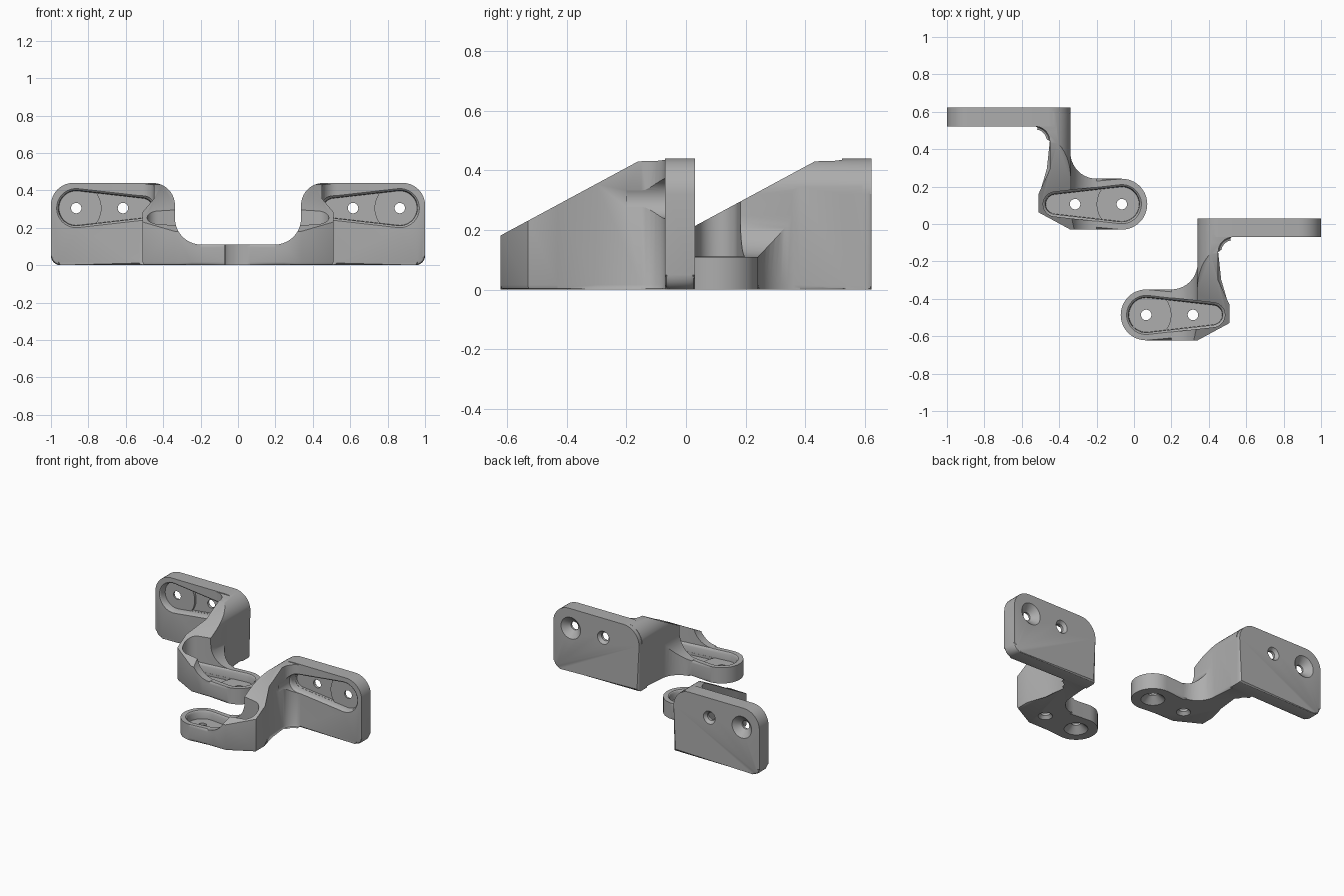
import bpy, bmesh, math
from mathutils import Matrix

if "Cube" in bpy.data.objects:
    bpy.data.objects.remove(bpy.data.objects["Cube"])

grey = bpy.data.materials.new("satin_grey")
grey.diffuse_color = (0.42, 0.42, 0.42, 1)
grey.use_nodes = True
grey.node_tree.nodes["Principled BSDF"].inputs["Base Color"].default_value = grey.diffuse_color


def arc(cx, cy, r, a0, a1, n=10):
    return [(cx + r * math.cos(math.radians(a0 + (a1 - a0) * i / n)),
             cy + r * math.sin(math.radians(a0 + (a1 - a0) * i / n))) for i in range(n + 1)]


def loft(name, rings, place, bevel_caps=()):
    """Skin a stack of (height, outline) rings; bevel the chosen end caps."""
    bm = bmesh.new()
    loops = [[bm.verts.new(place(u, v, h)) for u, v in pts] for h, pts in rings]
    n = len(loops[0])
    for a, b in zip(loops, loops[1:]):
        for i in range(n):
            bm.faces.new((a[i], a[(i + 1) % n], b[(i + 1) % n], b[i]))
    caps = [bm.faces.new(loops[0][::-1]), bm.faces.new(loops[-1])]
    edges = [e for c in bevel_caps for e in caps[c].edges]
    if edges:
        bmesh.ops.bevel(bm, geom=edges, offset=0.016, segments=2, profile=0.5, affect='EDGES')
    bmesh.ops.recalc_face_normals(bm, faces=bm.faces)
    me = bpy.data.meshes.new(name)
    bm.to_mesh(me)
    bm.free()
    ob = bpy.data.objects.new(name, me)
    bpy.context.collection.objects.link(ob)
    return ob


def combine(ob, other, op):
    """Apply a boolean and discard the helper."""
    mod = ob.modifiers.new("bool", 'BOOLEAN')
    mod.operation, mod.solver, mod.object = op, 'EXACT', other
    dg = bpy.context.evaluated_depsgraph_get()
    me = bpy.data.meshes.new_from_object(ob.evaluated_get(dg))
    ob.modifiers.clear()
    ob.data = me
    bpy.data.objects.remove(other)


def plan(u, v, h): return (u, v, h)        # outline in x, y
def front(u, v, h): return (u, h, v)       # outline in x, z
def side(u, v, h): return (h, u, v)        # outline in y, z


# upright mounting plate
plate = ([(0.34, 0)] + arc(0.46, 0.32, 0.12, 180, 90) + arc(0.88, 0.32, 0.12, 90, 0)
         + arc(0.95, 0.05, 0.05, 0, -90, 6))
body = loft("right_bracket", [(-0.07, plate), (0.03, plate)], front, (0, 1))

# arm: plan outline trimmed by a front profile and a sloping side profile
arm_plan = ([(0.34, 0.0)] + arc(0.20, -0.21, 0.14, 0, -90)
            + [(0.2, -0.622), (0.34, -0.622), (0.51, -0.53), (0.51, -0.43), (0.45, -0.30)]
            + arc(0.53, -0.15, 0.08, 180, 90, 8) + [(0.53, 0.0)])
arm = loft("arm", [(0, arm_plan), (0.6, arm_plan)], plan, (0,))
arm_front = ([(0.1, -0.1), (0.1, 0.11)] + arc(0.197, 0.25, 0.14, -90, 0)
             + arc(0.457, 0.32, 0.12, 180, 90) + [(0.7, 0.44), (0.7, -0.1)])
combine(arm, loft("trim", [(-0.8, arm_front), (0.2, arm_front)], front), 'INTERSECT')
arm_side = [(-0.7, -0.1), (-0.7, 0.139), (-0.16, 0.43), (-0.1, 0.431),
            (-0.06, 0.436), (0.1, 0.436), (0.1, -0.1)]
combine(arm, loft("trim", [(0, arm_side), (0.8, arm_side)], side), 'INTERSECT')
combine(body, arm, 'UNION')

# rounded foot
foot = arc(0.065, -0.486, 0.136, 90, 270, 24) + [(0.25, -0.622), (0.25, -0.35)]
combine(body, loft("foot", [(0, foot), (0.11, foot)], plan, (0, 1)), 'UNION')


def teardrop(grow=0.0):
    """Wide round end at the origin, narrow round end along +u."""
    r1, r2, d = 0.092 + grow, 0.052 + grow, 0.355
    a = math.degrees(math.acos((r1 - r2) / d))
    return arc(0, 0, r1, a, 360 - a, 28) + arc(d, 0, r2, -a, a, 14)


def circle(u, r, n=32):
    return arc(u, 0, r, 0, 360 - 360 / n, n - 1)


def recess(place, surface, reach):
    """Teardrop pocket with a stepped floor, two screw holes and countersinks."""
    cuts = [loft("pocket", [(0.055, teardrop()), (surface - 0.015, teardrop(0.002)),
                            (surface - 0.004, teardrop(0.007)), (surface + 0.001, teardrop(0.014)),
                            (reach, teardrop(0.014))], place)]
    deep = loft("deep_pocket", [(0.038, teardrop(-0.001)), (0.07, teardrop(-0.001))], place)
    combine(deep, loft("boss", [(0.0, circle(0, 0.135, 48)), (0.1, circle(0, 0.135, 48))], place),
            'DIFFERENCE')
    cuts.append(deep)
    for u, wide, depth in ((0, 0.075, 0.042), (0.25, 0.045, 0.02)):
        cuts.append(loft("hole", [(-0.01, circle(u, wide)), (0.0, circle(u, wide)),
                                  (depth, circle(u, 0.028)), (0.09, circle(u, 0.028))], place))
    for c in cuts:
        combine(body, c, 'DIFFERENCE')


recess(lambda u, v, h: (0.065 + u, -0.486 + v, h), 0.11, 0.5)
recess(lambda u, v, h: (0.865 - u, 0.03 - h, 0.305 + v), 0.10, 0.23)

# mirrored partner, set further back
left = bpy.data.objects.new("left_bracket", body.data.copy())
bpy.context.collection.objects.link(left)
left.data.transform(Matrix.Translation((0, 0.592, 0)) @ Matrix.Diagonal((-1, 1, 1, 1)))
left.data.flip_normals()

for ob in (body, left):
    ob.data.materials.clear()
    ob.data.materials.append(grey)
    bpy.ops.object.select_all(action='DESELECT')
    ob.select_set(True)
    bpy.context.view_layer.objects.active = ob
    bpy.ops.object.shade_smooth_by_angle(angle=math.radians(30))
